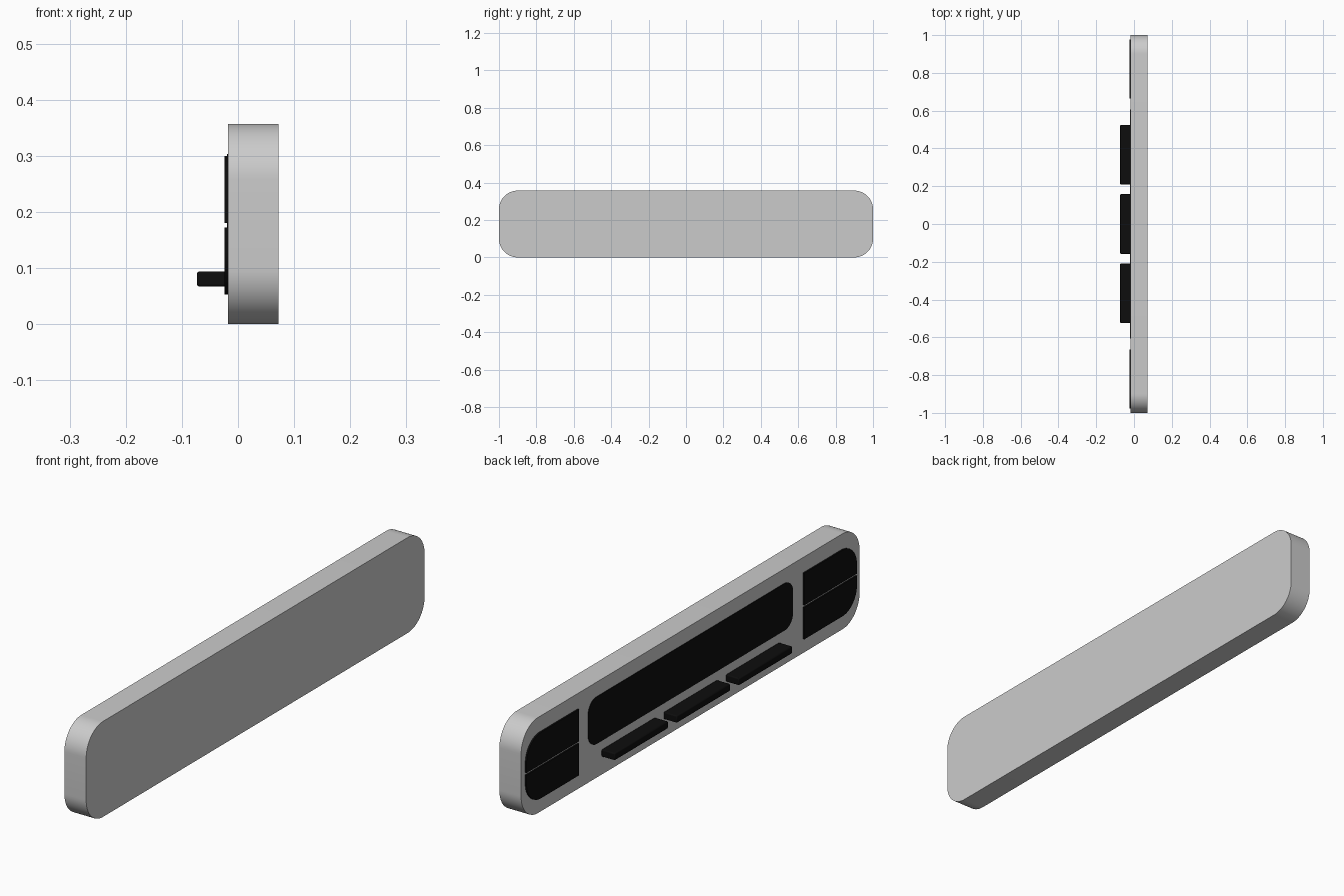
import bpy, bmesh
from math import sin, cos, pi

if "Cube" in bpy.data.objects:
    bpy.data.objects.remove(bpy.data.objects["Cube"])

FACE = -0.018   # x of the body's face that carries the panels

black = bpy.data.materials.new("black")
black.diffuse_color = (0.004, 0.004, 0.004, 1)
black.use_nodes = True
black.node_tree.nodes["Principled BSDF"].inputs["Base Color"].default_value = black.diffuse_color


def slab(name, x0, x1, y0, y1, z0, z1, radii, mat=None, steps=12):
    """Rounded rectangle in the YZ plane, extruded along x.
    radii: corners (y1,z1), (y0,z1), (y0,z0), (y1,z0)."""
    corners = [(y1, z1, -1, -1), (y0, z1, 1, -1), (y0, z0, 1, 1), (y1, z0, -1, 1)]
    bm = bmesh.new()
    ring = []
    for i, ((y, z, sy, sz), r) in enumerate(zip(corners, radii)):
        n = steps if r > 0 else 0
        for k in range(n + 1):
            a = i * pi / 2 + (pi / 2 * k / n if n else 0)
            dy, dz = (r * cos(a), r * sin(a)) if n else (0, 0)
            ring.append(bm.verts.new((x0, y + sy * r + dy, z + sz * r + dz)))
    face = bm.faces.new(ring)
    ext = bmesh.ops.extrude_face_region(bm, geom=[face])
    moved = [v for v in ext["geom"] if isinstance(v, bmesh.types.BMVert)]
    bmesh.ops.translate(bm, verts=moved, vec=(x1 - x0, 0, 0))
    bmesh.ops.recalc_face_normals(bm, faces=bm.faces[:])
    me = bpy.data.meshes.new(name)
    bm.to_mesh(me)
    bm.free()
    ob = bpy.data.objects.new(name, me)
    bpy.context.collection.objects.link(ob)
    if mat:
        me.materials.append(mat)
    bpy.ops.object.select_all(action='DESELECT')
    ob.select_set(True)
    bpy.context.view_layer.objects.active = ob
    bpy.ops.object.shade_smooth_by_angle()
    return ob


# Main rounded body
slab("body", FACE, 0.072, -1, 1, 0, 0.357, [0.1] * 4, steps=16)

# Central display
slab("display", -0.020, FACE + 0.001, -0.605, 0.605, 0.127, 0.303, [0.05] * 4, black)

# Paired end panels, rounded on the outer corners only
R = 0.085
for side, s in (("left", 1), ("right", -1)):
    y0, y1 = sorted((s * 0.665, s * 0.976))
    top = [R, 0, 0, 0] if s > 0 else [0, R, 0, 0]
    low = [0, 0, 0, R] if s > 0 else [0, 0, R, 0]
    slab(side + "_upper_panel", -0.024, FACE + 0.001, y0, y1, 0.180, 0.300, top, black)
    slab(side + "_lower_panel", -0.024, FACE + 0.001, y0, y1, 0.053, 0.172, low, black)

# Three projecting ledges with softened edges
for i, y in enumerate((-0.367, 0, 0.367)):
    ob = slab(f"ledge_{i + 1}", -0.073, FACE + 0.001, y - 0.158, y + 0.158,
              0.067, 0.094, [0] * 4, black)
    bev = ob.modifiers.new("soft_edges", 'BEVEL')
    bev.width = 0.004
    bev.segments = 2
